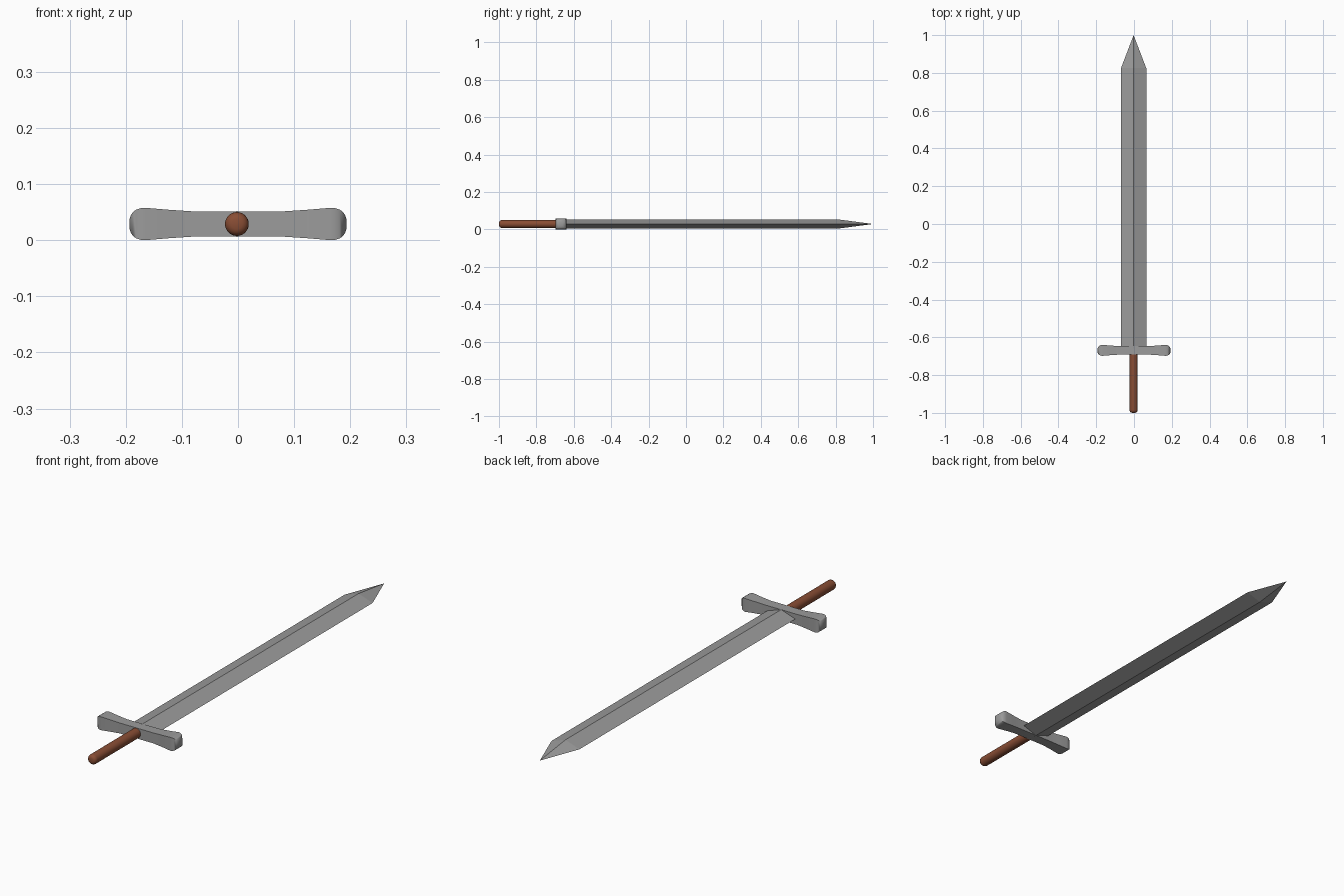
import bpy, bmesh, math

if "Cube" in bpy.data.objects:
    bpy.data.objects.remove(bpy.data.objects["Cube"])

CX, CZ = -0.002, 0.029   # sword axis


def loft(name, rings, color, tip=None):
    """Skin closed rings of equal length; the end is capped or drawn to a tip."""
    bm = bmesh.new()
    loops = [[bm.verts.new(p) for p in ring] for ring in rings]
    n = len(loops[0])
    for a, b in zip(loops, loops[1:]):
        for i in range(n):
            j = (i + 1) % n
            bm.faces.new((a[i], a[j], b[j], b[i]))
    bm.faces.new(loops[0])
    if tip:
        t = bm.verts.new(tip)
        for i in range(n):
            bm.faces.new((loops[-1][i], loops[-1][(i + 1) % n], t))
    else:
        bm.faces.new(loops[-1])
    bmesh.ops.recalc_face_normals(bm, faces=bm.faces[:])
    me = bpy.data.meshes.new(name)
    bm.to_mesh(me)
    bm.free()
    me.materials.append(color)
    ob = bpy.data.objects.new(name, me)
    bpy.context.collection.objects.link(ob)
    return ob


def material(name, rgb):
    m = bpy.data.materials.new(name)
    m.diffuse_color = (*rgb, 1)
    m.use_nodes = True
    m.node_tree.nodes["Principled BSDF"].inputs["Base Color"].default_value = m.diffuse_color
    return m


def smooth(ob, angle):
    bpy.ops.object.select_all(action='DESELECT')
    ob.select_set(True)
    bpy.context.view_layer.objects.active = ob
    bpy.ops.object.shade_smooth_by_angle(angle=math.radians(angle))


steel = material("dark_steel", (0.33, 0.33, 0.33))
brown = material("brown_leather", (0.25, 0.075, 0.035))


# Blade: diamond section with a central ridge and a pointed end
def diamond(y):
    return [(CX + 0.067, y, CZ), (CX, y, CZ + 0.023),
            (CX - 0.067, y, CZ), (CX, y, CZ - 0.023)]


loft("blade", [diamond(-0.66), diamond(0.825)], steel, tip=(CX, 1.0, CZ))

# Crossguard: square bar flaring outwards, with rounded ends
GY = -0.669
half = [(0.08, 0.0225), (0.125, 0.0255), (0.165, 0.0288), (0.173, 0.0284),
        (0.181, 0.0258), (0.187, 0.0215), (0.191, 0.016), (0.193, 0.010)]
profile = [(-x, r) for x, r in reversed(half)] + half
guard = loft("crossguard", [[(x, GY - r, CZ - r), (x, GY + r, CZ - r),
                             (x, GY + r, CZ + r), (x, GY - r, CZ + r)]
                            for x, r in profile], steel)
smooth(guard, 60)

# Grip: round brown rod with a rounded end
R, N = 0.0212, 32
arc = [math.radians(a) for a in (15, 35, 55, 75, 90)]
grip_profile = [(-0.984 - 0.016 * math.cos(a), R * math.sin(a) ** 0.6) for a in arc]
grip_profile.append((-0.67, R))
grip = loft("grip", [[(CX + r * math.cos(2 * math.pi * i / N), y,
                       CZ + r * math.sin(2 * math.pi * i / N)) for i in range(N)]
                     for y, r in grip_profile], brown)
smooth(grip, 60)
